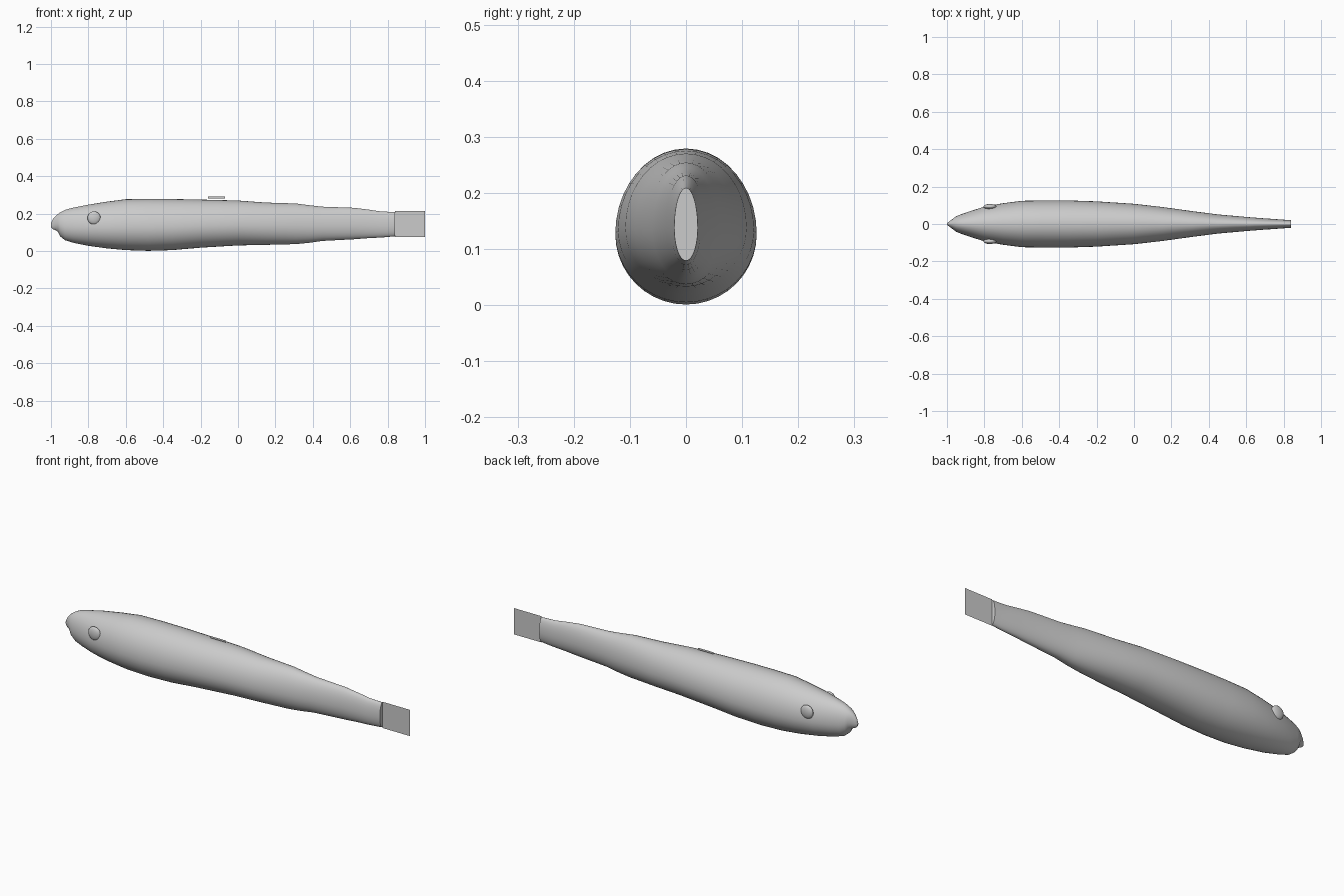
import bpy, bmesh
from math import sin, cos, pi, radians

cube = bpy.data.objects.get("Cube")
if cube:
    bpy.data.objects.remove(cube, do_unlink=True)


def make_material(name, colour):
    mat = bpy.data.materials.new(name)
    mat.use_nodes = True
    mat.diffuse_color = colour
    mat.node_tree.nodes["Principled BSDF"].inputs["Base Color"].default_value = colour
    return mat


grey = make_material("pale grey", (0.6, 0.6, 0.6, 1))


def add_object(name, bm):
    mesh = bpy.data.meshes.new(name)
    bm.to_mesh(mesh)
    bm.free()
    obj = bpy.data.objects.new(name, mesh)
    bpy.context.collection.objects.link(obj)
    mesh.materials.append(grey)
    return obj


def smooth(obj, angle=50):
    bpy.ops.object.select_all(action="DESELECT")
    obj.select_set(True)
    bpy.context.view_layer.objects.active = obj
    bpy.ops.object.shade_smooth_by_angle(angle=radians(angle))


# Body: loft of egg-shaped rings, each (x, bottom, top, half width)
stations = [
    (-1.0, .128, .150, .004), (-.99, .117, .170, .012), (-.975, .111, .188, .023),
    (-.962, .102, .198, .033), (-.95, .078, .207, .042), (-.925, .058, .220, .052),
    (-.88, .044, .232, .067), (-.80, .028, .248, .093), (-.70, .014, .264, .111),
    (-.60, .005, .277, .124), (-.48, .001, .279, .126), (-.35, .005, .278, .126),
    (-.20, .018, .275, .121), (0, .030, .270, .108), (.15, .033, .259, .091),
    (.31, .037, .254, .069), (.38, .044, .245, .060), (.45, .054, .237, .051),
    (.62, .063, .231, .036), (.70, .069, .221, .030), (.76, .072, .212, .026),
    (.80, .075, .210, .023), (.84, .079, .209, .021),
]
SIDES = 40


def build_body():
    bm = bmesh.new()
    rings = []
    for x, low, high, width in stations:
        middle = low + 0.45 * (high - low)
        ring = []
        for i in range(SIDES):
            a = 2 * pi * i / SIDES
            reach = high - middle if sin(a) > 0 else middle - low
            ring.append(bm.verts.new((x, width * cos(a), middle + reach * sin(a))))
        rings.append(ring)
    for a, b in zip(rings, rings[1:]):
        for i in range(SIDES):
            j = (i + 1) % SIDES
            bm.faces.new((a[i], a[j], b[j], b[i]))
    bm.faces.new(rings[0])
    bm.faces.new(rings[-1])
    bmesh.ops.recalc_face_normals(bm, faces=bm.faces)
    return add_object("body", bm)


smooth(build_body())

# Eyes: flattened spheres on both cheeks
for side, y in (("left", 0.093), ("right", -0.093)):
    bm = bmesh.new()
    bmesh.ops.create_uvsphere(bm, u_segments=24, v_segments=16, radius=0.035)
    bmesh.ops.scale(bm, verts=bm.verts, vec=(1, 0.4, 1))
    bmesh.ops.translate(bm, verts=bm.verts, vec=(-0.77, y, 0.177))
    smooth(add_object(side + "_eye", bm))


# Fins: single upright sheets on the centre plane
def add_fin(name, x0, x1, z0, z1):
    bm = bmesh.new()
    corners = ((x0, z0), (x1, z0), (x1, z1), (x0, z1))
    bm.faces.new([bm.verts.new((x, 0, z)) for x, z in corners])
    add_object(name, bm)


add_fin("tail_fin", 0.84, 1.0, 0.075, 0.213)
add_fin("back_fin", -0.16, -0.07, 0.281, 0.291)
